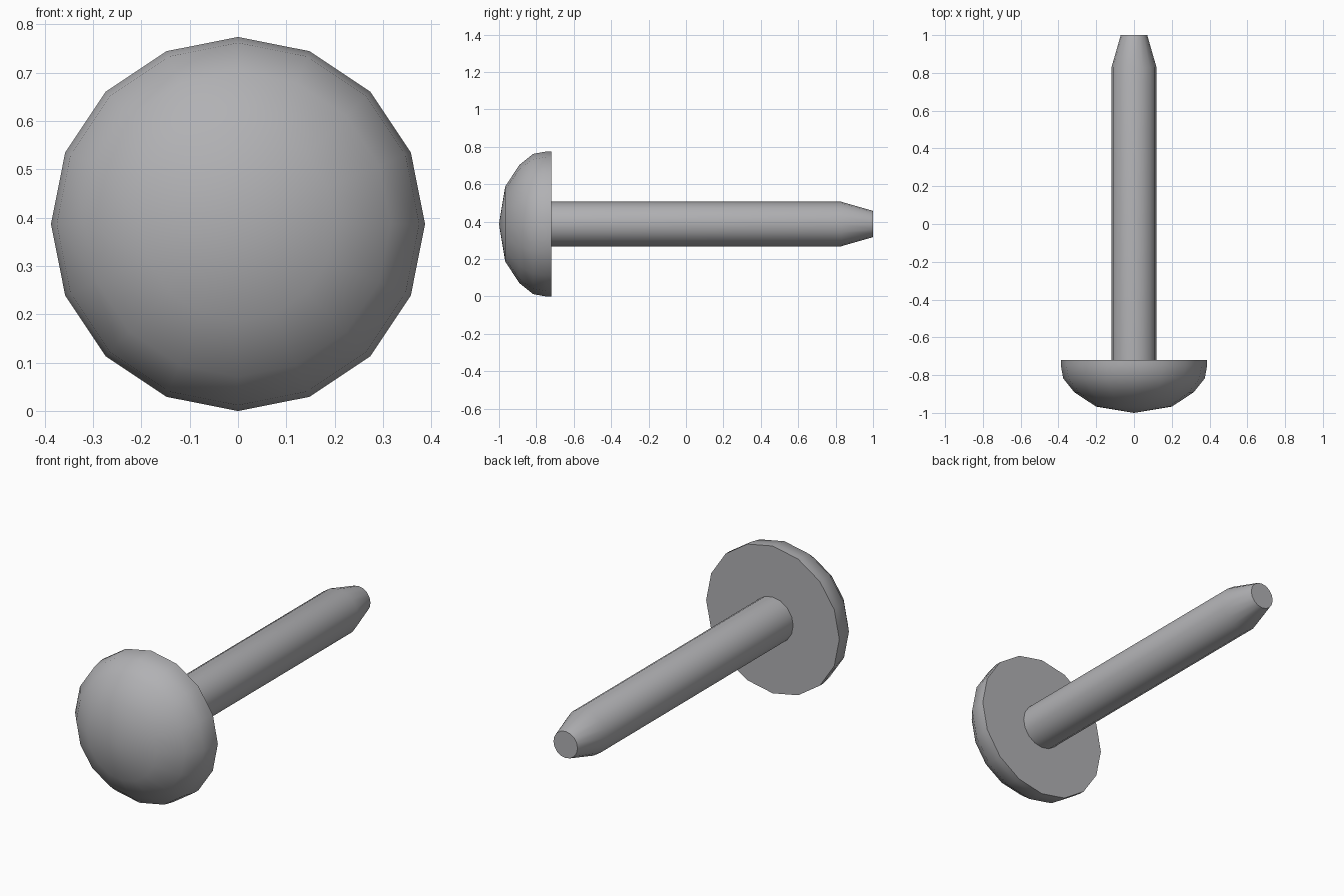
import bpy, bmesh
from math import sin, cos, pi, radians

if "Cube" in bpy.data.objects:
    bpy.data.objects.remove(bpy.data.objects["Cube"])

CENTRE_Z = 0.387
SIDES = 16

# Dark steel grey
steel = bpy.data.materials.new("steel")
steel.diffuse_color = (0.44, 0.44, 0.455, 1)
steel.use_nodes = True
steel.node_tree.nodes["Principled BSDF"].inputs["Base Color"].default_value = steel.diffuse_color


def lathe(name, profile):
    """Revolve (radius, y) points about the y axis, closing both ends."""
    bm = bmesh.new()
    rings = []
    for r, y in profile:
        n = SIDES if r > 0 else 1
        rings.append([bm.verts.new((r * sin(2 * pi * i / SIDES), y,
                                    CENTRE_Z + r * cos(2 * pi * i / SIDES)))
                      for i in range(n)])
    for a, b in zip(rings, rings[1:]):
        for i in range(SIDES):
            j = (i + 1) % SIDES
            if len(a) == 1:
                bm.faces.new((a[0], b[i], b[j]))
            else:
                bm.faces.new((a[i], b[i], b[j], a[j]))
    for ring in (rings[0], rings[-1]):
        if len(ring) > 1:
            bm.faces.new(ring)
    bmesh.ops.recalc_face_normals(bm, faces=bm.faces)
    mesh = bpy.data.meshes.new(name)
    bm.to_mesh(mesh)
    bm.free()
    mesh.materials.append(steel)
    obj = bpy.data.objects.new(name, mesh)
    bpy.context.collection.objects.link(obj)
    bpy.ops.object.select_all(action='DESELECT')
    obj.select_set(True)
    bpy.context.view_layer.objects.active = obj
    bpy.ops.object.shade_smooth_by_angle(angle=radians(40))
    return obj


# Domed head with a flat underside
lathe("rivet_head", [(0, -1), (0.2, -0.967), (0.316, -0.891),
                     (0.375, -0.817), (0.387, -0.75), (0.387, -0.72)])

# Straight shaft with a tapered, blunt tip, seated slightly in the head
lathe("rivet_shaft", [(0.119, -0.75), (0.119, 0.83), (0.07, 1)])
